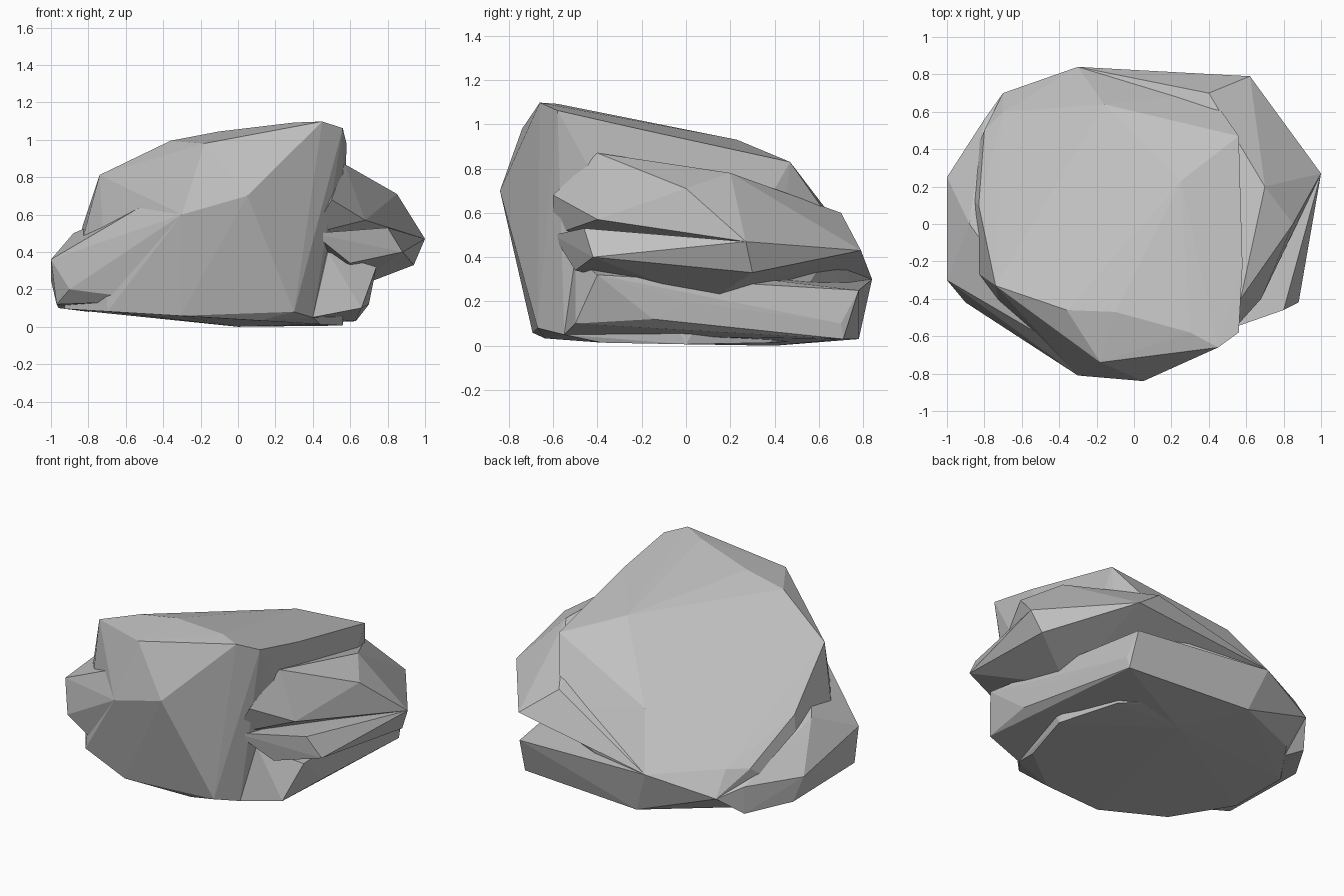
import bpy
import bmesh
from math import cos, sin, tau

# Remove the default cube
default_cube = bpy.data.objects.get("Cube")
if default_cube:
    bpy.data.objects.remove(default_cube, do_unlink=True)

# One plain stone colour
stone = bpy.data.materials.new("grey_stone")
stone.use_nodes = True
grey = (0.53, 0.53, 0.53, 1)
stone.diffuse_color = grey
shader = next(node for node in stone.node_tree.nodes if node.type == 'BSDF_PRINCIPLED')
shader.inputs["Base Color"].default_value = grey


def chunk(name, corners):
    """Make one flat-faced piece of stone as the convex hull of its corners."""
    bm = bmesh.new()
    for corner in corners:
        bm.verts.new(corner)
    bmesh.ops.convex_hull(bm, input=list(bm.verts))
    # Drop corners that ended up inside the hull
    buried = [vert for vert in bm.verts if not vert.link_faces]
    bmesh.ops.delete(bm, geom=buried, context='VERTS')
    bmesh.ops.recalc_face_normals(bm, faces=list(bm.faces))
    mesh = bpy.data.meshes.new(name)
    bm.to_mesh(mesh)
    bm.free()
    mesh.materials.append(stone)
    obj = bpy.data.objects.new(name, mesh)
    bpy.context.collection.objects.link(obj)
    return obj


def on_top(x, y):
    """Put a corner on the domed top, which falls away to the back right."""
    slope_back = 0.23 * x - 0.35
    return (x, y, 0.89 + 0.19 * x - 0.2 * x * x + slope_back * y)


def on_base(turn):
    """Put a corner on the oval foot print, which lifts to the right flank."""
    x = 0.76 * cos(turn) - 0.2
    y = 0.7 * sin(turn)
    return (x, y, 0.04 - 0.06 * x)


# Corners shared by neighbouring layers of the stone
left_tip = (1, .27, .47)
back_tip = (-.3, .84, .3)
back_left_corner = (.62, .79, .43)
back_right_corner = (-.7, .7, .2)
waist = (.75, -.06, .47)
lowest_point = (0, .4, 0)
back_heel = (-.2, .78, .03)
front_heel = (.4, -.55, .05)
right_heel = (-.44, -.65, .14)
right_brow = (-.3, -.81, .6)

# Main boulder: outline of the domed top, bulging front and back, oval base
top_outline = [
    on_top(x, y) for x, y in (
        (.3, -.58), (.45, -.66), (.56, -.58), (.58, -.22), (.56, .47), (-.16, .64),
        (-.7, .6), (-.8, .5), (-.83, .1), (-.74, -.33), (-.36, -.46), (-.1, -.47),
    )
]
crown = (.25, .23, .93)
front_bulge = [right_brow, (.05, -.84, .7), (-.18, -.74, .98), (-.18, -.71, .16), (.3, -.67, .08)]
back_bulge = [back_tip, back_right_corner, (.4, .7, .5)]
heels = [lowest_point, back_heel, front_heel, right_heel]
base_sides = 11
base_ring = [on_base(tau * side / base_sides) for side in range(base_sides)]
chunk("main_boulder",
      top_outline + [crown] + front_bulge + back_bulge + heels + base_ring)

# Upper shelf on the left flank
chunk("upper_shelf", [
    left_tip, back_tip, waist, back_left_corner,
    (.57, -.4, .87), (.85, 0, .71), (.7, .2, .78), (.4, .7, .6), (.68, -.4, .57),
    (.5, -.6, .68), (.4, -.6, .5),
])

# Middle shelf, overhanging the foot
chunk("middle_shelf", [
    left_tip, back_tip, waist, back_left_corner,
    (.8, -.46, .53), (.88, -.42, .4), (.94, .3, .33), (.6, -.5, .34), (.6, .1, .2),
    (.4, -.6, .5),
])

# Low foot under the shelves, running round the back
chunk("base_foot", [
    lowest_point, back_heel, front_heel, back_tip,
    (.74, -.4, .32), (.48, -.5, .4), (.66, -.5, .1), (.7, -.15, .12), (.7, 0, .2),
    (.64, .7, .1), (.63, .71, .03), (.62, .78, .25),
])

# Ledge round the right flank, from the brow to the back corner
chunk("right_ledge", [
    right_heel, right_brow, back_right_corner,
    (-1, -.3, .36), (-.97, -.3, .12), (-1, .25, .25), (-.96, .3, .1), (-.88, 0, .5),
    (-.9, -.42, .2), (-.8, .56, .08), (-.8, .56, .25), (-.72, -.46, .48), (-.42, -.64, .7),
])
